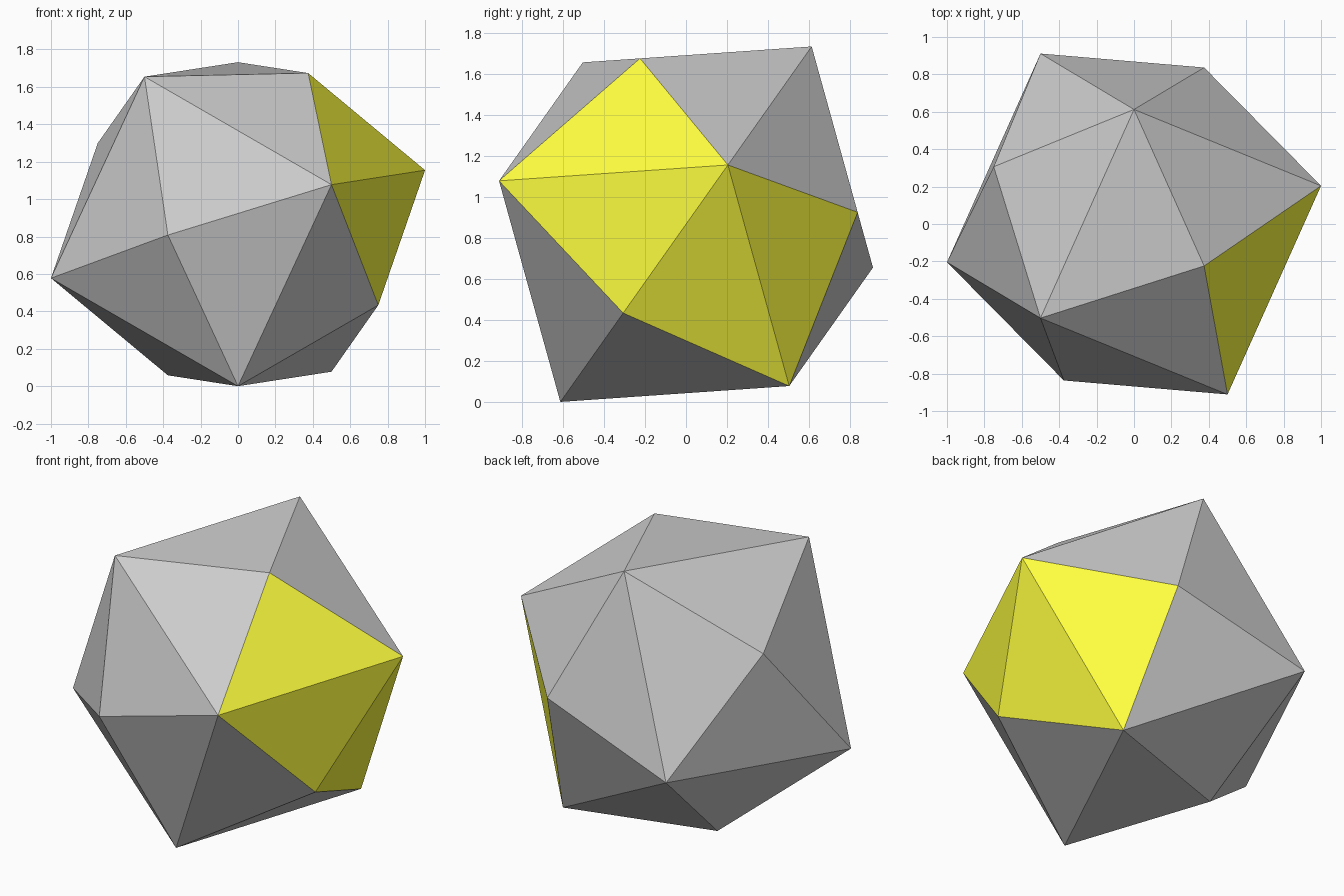
import bpy, bmesh
from math import sqrt
from mathutils import Matrix, Vector

if "Cube" in bpy.data.objects:
    bpy.data.objects.remove(bpy.data.objects["Cube"])

HALF_EDGE = sqrt(6) / 4          # half the edge of the underlying cube
mesh = bpy.data.meshes.new("faceted_solid")
obj = bpy.data.objects.new("faceted_solid", mesh)
bpy.context.collection.objects.link(obj)

# Slot 0 stays plain grey, slot 1 is yellow
yellow = bpy.data.materials.new("yellow")
yellow.diffuse_color = (1.0, 1.0, 0.05, 1.0)
yellow.use_nodes = True
yellow.node_tree.nodes["Principled BSDF"].inputs["Base Color"].default_value = yellow.diffuse_color
mesh.materials.append(None)
mesh.materials.append(yellow)

# Cube with a low pyramid raised on every side (24 triangles)
bm = bmesh.new()
bmesh.ops.create_cube(bm, size=2)
tips = bmesh.ops.poke(bm, faces=bm.faces[:])["verts"]
for tip in tips:
    tip.co *= 1.5

# Yellow: triangles around one corner, except the two on one of its edges
corner, skipped = Vector((1, 1, 1)), Vector((-1, 1, 1))
for face in bm.faces:
    def touches(p):
        return any((v.co - p).length < 0.01 for v in face.verts)
    face.material_index = int(touches(corner) and not touches(skipped))
    face.smooth = False

# Tilt the solid and stand it on its lowest corner
side = Vector((sqrt(2 / 3), -1 / 3, -sqrt(2) / 3))
z = (2 * sqrt(2) + sqrt(6)) / 6
top = Vector((1 / sqrt(6), 1 - sqrt(2) * z, z))
tilt = Matrix((side, top.cross(side), top)).transposed()
bmesh.ops.transform(bm, matrix=tilt.to_4x4() @ Matrix.Scale(HALF_EDGE, 4), verts=bm.verts)
low = min(v.co.z for v in bm.verts)
bmesh.ops.translate(bm, vec=(0, 0, -low), verts=bm.verts)
bmesh.ops.recalc_face_normals(bm, faces=bm.faces)
bm.to_mesh(mesh)
bm.free()
